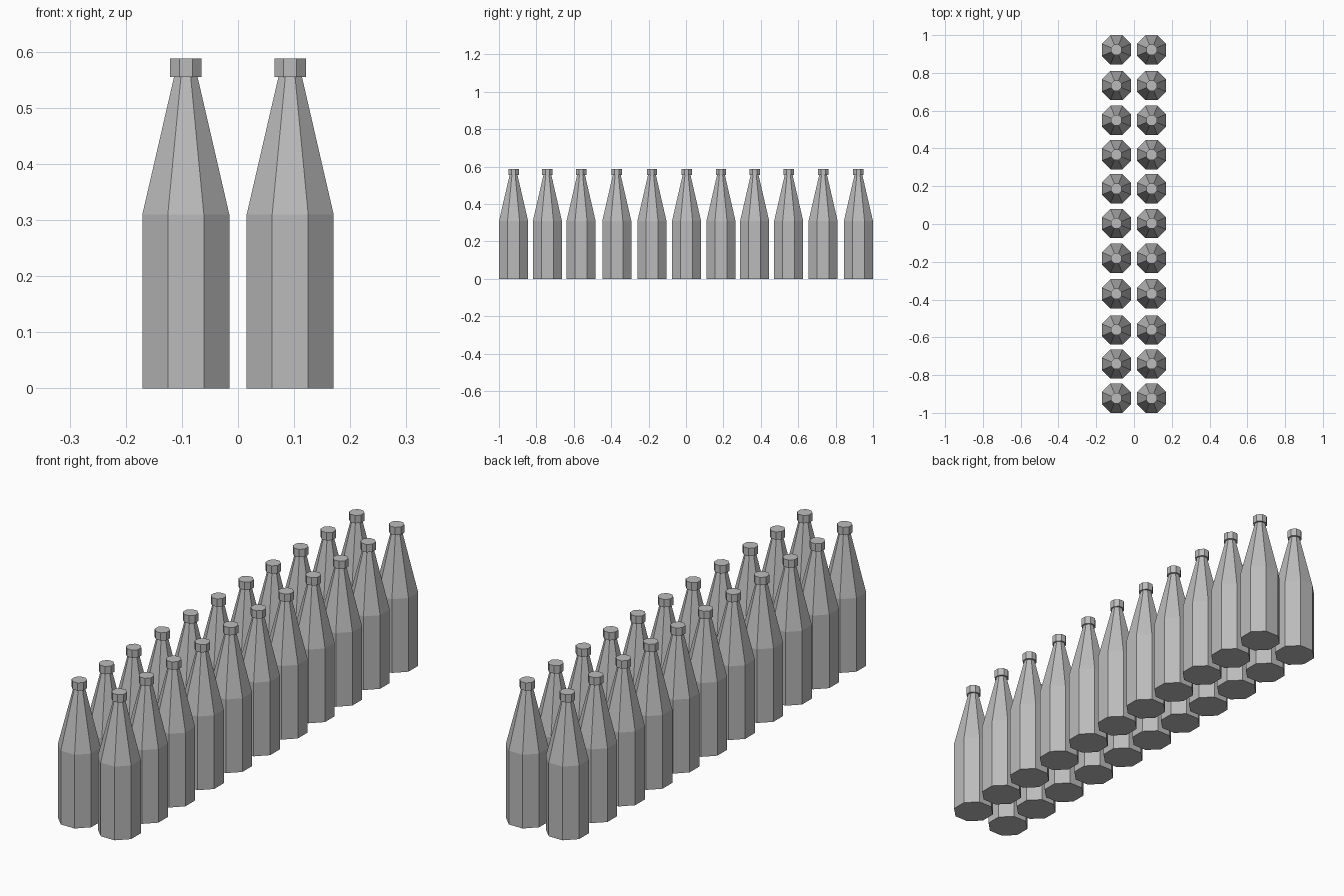
import bpy, bmesh, math

if "Cube" in bpy.data.objects:
    bpy.data.objects.remove(bpy.data.objects["Cube"], do_unlink=True)

grey = bpy.data.materials.new("plain_grey")
grey.use_nodes = True
colour = (0.5, 0.5, 0.5, 1)
grey.diffuse_color = colour
grey.node_tree.nodes["Principled BSDF"].inputs["Base Color"].default_value = colour

SIDES = 8
# (apothem, height) from foot to cap top
PROFILE = [(0.0775, 0), (0.0775, 0.31), (0.021, 0.555), (0.0278, 0.555), (0.0278, 0.588)]


def bottle_mesh():
    """Eight-sided bottle with a flat face toward the front."""
    bm = bmesh.new()
    rings = []
    for apothem, z in PROFILE:
        r = apothem / math.cos(math.pi / SIDES)
        angles = [(i + 0.5) * math.tau / SIDES for i in range(SIDES)]
        rings.append([bm.verts.new((r * math.cos(a), r * math.sin(a), z)) for a in angles])
    for low, high in zip(rings, rings[1:]):
        for i in range(SIDES):
            j = (i + 1) % SIDES
            bm.faces.new((low[i], low[j], high[j], high[i]))
    bm.faces.new(rings[0][::-1])
    bm.faces.new(rings[-1])
    mesh = bpy.data.meshes.new("bottle")
    bm.to_mesh(mesh)
    bm.free()
    mesh.materials.append(grey)
    return mesh


# Two columns of slightly unevenly spaced bottles
mesh = bottle_mesh()
ROWS = [-0.922, -0.741, -0.561, -0.37, -0.182, 0.003, 0.187, 0.367, 0.549, 0.733, 0.922]
for side, x in (("right", -0.093), ("left", 0.093)):
    for n, y in enumerate(ROWS, 1):
        ob = bpy.data.objects.new(f"bottle_{side}_{n}", mesh)
        ob.location = (x, y, 0)
        bpy.context.collection.objects.link(ob)
